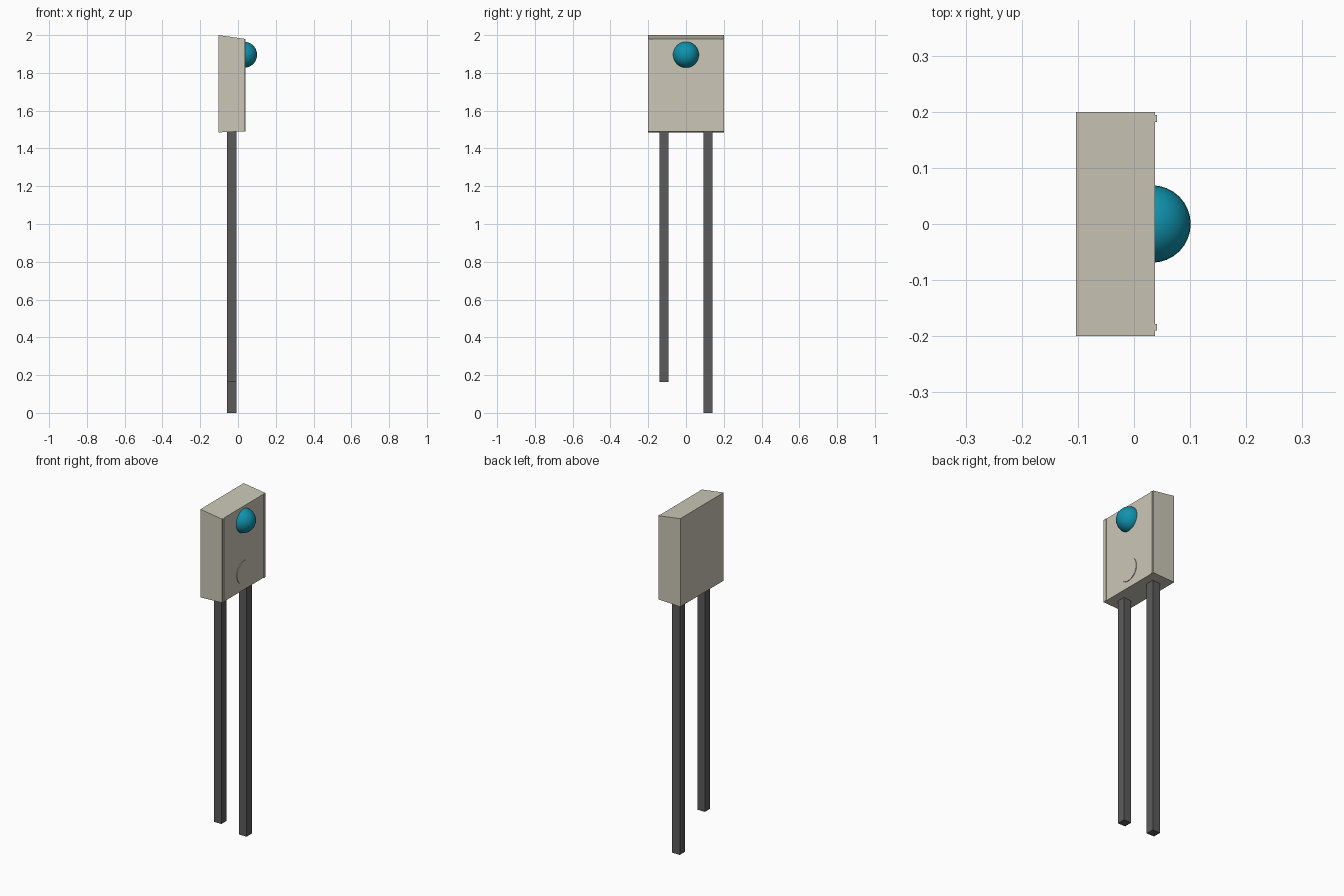
import bpy, bmesh, math
from mathutils import Matrix

cube = bpy.data.objects.get("Cube")
if cube:
    bpy.data.objects.remove(cube, do_unlink=True)


def material(name, rgb):
    m = bpy.data.materials.new(name)
    m.use_nodes = True
    m.diffuse_color = (*rgb, 1)
    bsdf = next(n for n in m.node_tree.nodes if n.type == 'BSDF_PRINCIPLED')
    bsdf.inputs["Base Color"].default_value = (*rgb, 1)
    return m


beige = material("warm beige", (0.60, 0.575, 0.475))
grey = material("dark grey", (0.105, 0.105, 0.105))
teal = material("teal", (0.005, 0.29, 0.42))


def finish(name, bm, mat):
    bmesh.ops.recalc_face_normals(bm, faces=bm.faces)
    mesh = bpy.data.meshes.new(name)
    bm.to_mesh(mesh)
    bm.free()
    mesh.materials.append(mat)
    obj = bpy.data.objects.new(name, mesh)
    bpy.context.collection.objects.link(obj)
    return obj


def extrude_profile(name, profile, y0, y1, mat):
    """Side profile of (x, z) points extruded along y."""
    bm = bmesh.new()
    face = bm.faces.new([bm.verts.new((x, y0, z)) for x, z in profile])
    new = bmesh.ops.extrude_face_region(bm, geom=[face])["geom"]
    verts = [v for v in new if isinstance(v, bmesh.types.BMVert)]
    bmesh.ops.translate(bm, verts=verts, vec=(0, y1 - y0, 0))
    return finish(name, bm, mat)


def box(name, x0, x1, y0, y1, z0, z1, mat):
    return extrude_profile(name, [(x0, z0), (x1, z0), (x1, z1), (x0, z1)], y0, y1, mat)


def smooth(obj):
    bpy.ops.object.select_all(action='DESELECT')
    obj.select_set(True)
    bpy.context.view_layer.objects.active = obj
    bpy.ops.object.shade_smooth_by_angle(angle=math.radians(35))


# Housing with a sloping top and a slightly drafted underside
FACE = 0.037
extrude_profile("housing", [(-0.103, 1.485), (FACE, 1.491), (FACE, 1.98), (-0.103, 2.0)],
                -0.2, 0.2, beige)

# Thin raised ribs along both edges of the lens face
for side, y in (("left", 0.188), ("right", -0.184)):
    box("rib_" + side, FACE - 0.005, FACE + 0.004, y - 0.006, y + 0.006, 1.491, 1.979, beige)

# Shallow round boss under the lens
bm = bmesh.new()
bmesh.ops.create_cone(bm, cap_ends=True, segments=32, radius1=0.066, radius2=0.066, depth=0.008,
                      matrix=Matrix.Translation((FACE, 0, 1.595)) @ Matrix.Rotation(math.pi / 2, 4, 'Y'))
smooth(finish("round_boss", bm, beige))

# Domed lens
bm = bmesh.new()
bmesh.ops.create_uvsphere(bm, u_segments=32, v_segments=16, radius=0.069,
                          matrix=Matrix.Translation((0.032, 0, 1.896)))
smooth(finish("lens", bm, teal))

# Square legs of unequal length
for name, y, foot in (("short_leg", -0.116, 0.163), ("long_leg", 0.116, 0.0)):
    box(name, -0.058, -0.009, y - 0.0245, y + 0.0245, foot, 1.5, grey)
